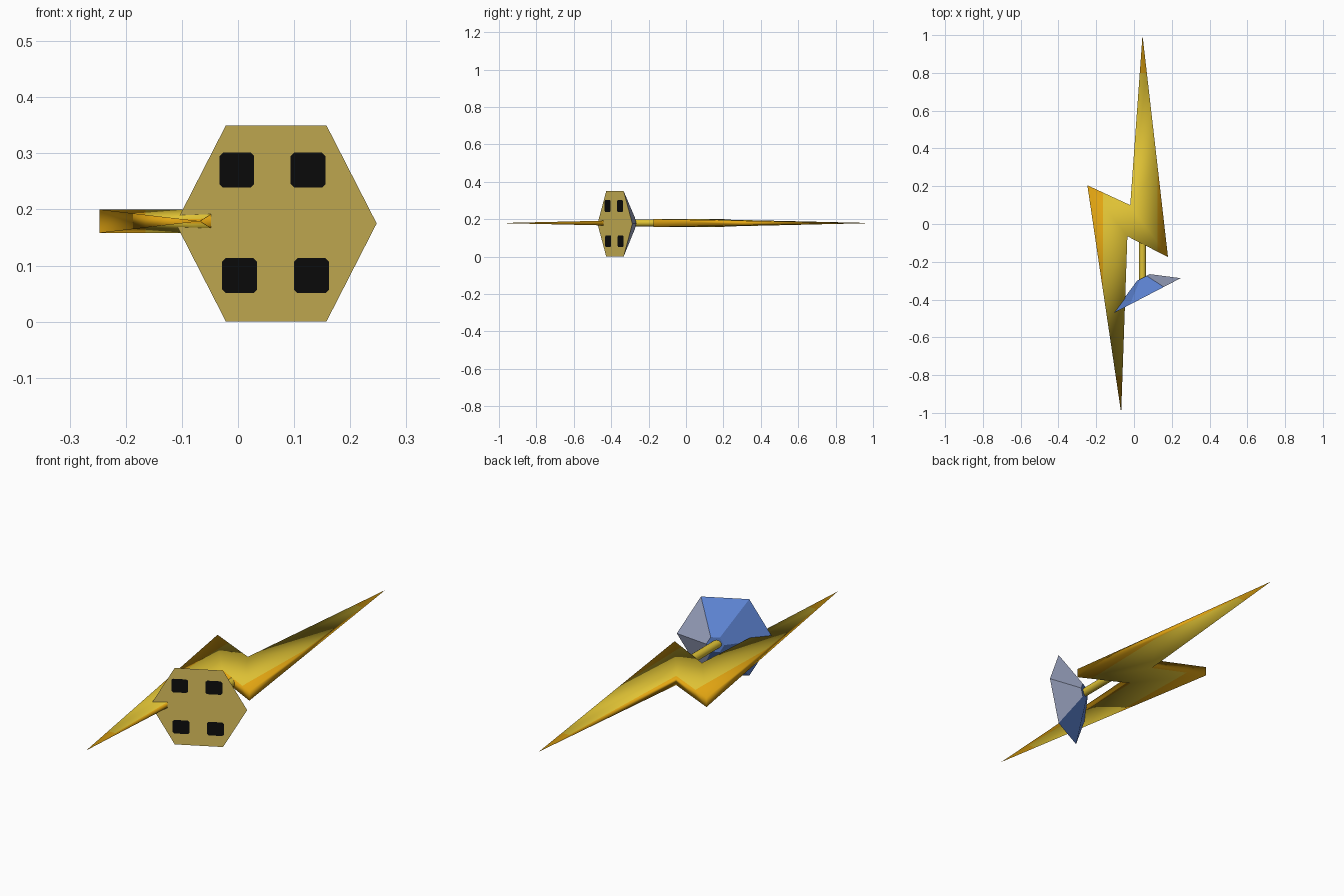
import bpy, bmesh, math
from mathutils import Vector

if "Cube" in bpy.data.objects:
    bpy.data.objects.remove(bpy.data.objects["Cube"])


def material(name, rgb):
    m = bpy.data.materials.new(name)
    m.diffuse_color = (*rgb, 1)
    m.use_nodes = True
    m.node_tree.nodes["Principled BSDF"].inputs["Base Color"].default_value = m.diffuse_color
    return m


YELLOW = material("yellow", (0.74, 0.54, 0.035))
ORANGE = material("orange", (0.77, 0.38, 0.006))
PALE = material("pale_yellow", (0.72, 0.54, 0.11))
BLUE = material("blue", (0.115, 0.24, 0.68))
GREY = material("grey_blue", (0.38, 0.43, 0.62))
BLACK = material("black", (0.004, 0.004, 0.004))


def finish(name, bm, mats):
    mesh = bpy.data.meshes.new(name)
    bm.to_mesh(mesh)
    bm.free()
    for m in mats:
        mesh.materials.append(m)
    obj = bpy.data.objects.new(name, mesh)
    bpy.context.collection.objects.link(obj)
    return obj


# Bolt: zigzag plate, thick in the middle, running out to a point at each end
MID, HALF = 0.179, 0.021
outline = [(0.045, 1.0), (-0.02, 0.10), (-0.247, 0.205),
           (-0.068, -1.0), (-0.035, -0.065), (0.18, -0.175)]
bm = bmesh.new()
top, bottom = [], []
for i, (x, y) in enumerate(outline):
    if i % 3 == 0:
        v = bm.verts.new((x, y, MID))
        top.append(v)
        bottom.append(v)
    else:
        top.append(bm.verts.new((x, y, MID + HALF)))
        bottom.append(bm.verts.new((x, y, MID - HALF)))
for tri in [(0, 1, 5), (3, 4, 2), (1, 2, 4), (1, 4, 5)]:
    bm.faces.new([top[i] for i in tri])
    bm.faces.new([bottom[i] for i in reversed(tri)])
walls = []
for i in range(6):
    j = (i + 1) % 6
    ring = [top[i], bottom[i], bottom[j], top[j]]
    walls.append(bm.faces.new(list(dict.fromkeys(ring))))
bm.normal_update()

# Keep the soft shading of the plain shape while cutting the coloured areas
layer = bm.verts.layers.float_vector.new("soft")
for v in bm.verts:
    v[layer] = v.normal
for axis, pos in [(0, 0.125), (0, -0.165), (1, 0.8), (1, -0.8)]:
    co, no = Vector(), Vector()
    co[axis], no[axis] = pos, 1
    bmesh.ops.bisect_plane(bm, geom=bm.verts[:] + bm.edges[:] + bm.faces[:],
                           plane_co=co, plane_no=no)
bm.normal_update()
for f in bm.faces:
    f.smooth = True
    c = f.calc_center_median()
    edge = c.x > 0.125 or c.x < -0.165 or abs(c.y) > 0.8
    f.material_index = int(edge or abs(f.normal.z) < 0.5)
normals = [v[layer].normalized() for v in bm.verts]
bm.verts.layers.float_vector.remove(layer)
bolt = finish("bolt", bm, [YELLOW, ORANGE])
bolt.data.normals_split_custom_set_from_vertices(normals)

# Hexagonal plug: tilted flat front, shallow cone behind
centre = Vector((0.068, -0.38, 0.175))
U = Vector((0.887, 0.462, 0)).normalized()
Z = Vector((0, 0, 1))
FRONT = Vector((U.y, -U.x, 0))


def hexagon(c, r):
    return [c + r * (U * math.cos(k * math.pi / 3) + Z * math.sin(k * math.pi / 3))
            for k in range(6)]


bm = bmesh.new()
base = [bm.verts.new(p) for p in hexagon(centre, 0.202)]
tip = [bm.verts.new(p) for p in hexagon(Vector((0.05, -0.283, 0.178)), 0.038)]
bm.faces.new(base).material_index = 2
bm.faces.new(tip[::-1])
for k in range(6):
    j = (k + 1) % 6
    f = bm.faces.new([base[k], tip[k], tip[j], base[j]])
    f.material_index = 1 if k in (0, 5) else 0
bmesh.ops.recalc_face_normals(bm, faces=bm.faces)
finish("plug", bm, [BLUE, GREY, PALE])

# Four dark square sockets with clipped corners on the plug's front
bm = bmesh.new()
a, b = 0.031, 0.025
corners = [(a, b), (b, a), (-b, a), (-a, b), (-a, -b), (-b, -a), (b, -a), (a, -b)]
for x, z in [(-0.003, 0.27), (0.124, 0.27), (0.002, 0.082), (0.13, 0.082)]:
    mid = centre + U * ((x - centre.x) / U.x) + Z * (z - centre.z) + FRONT * 0.002
    f = bm.faces.new([bm.verts.new(mid + U * (s / U.x) + Z * t) for s, t in corners])
    f.normal_update()
    if f.normal.dot(FRONT) < 0:
        f.normal_flip()
finish("sockets", bm, [BLACK])

# Rod joining the plug to the bolt
bpy.ops.mesh.primitive_cylinder_add(vertices=16, radius=0.0185, depth=0.23,
                                    location=(0.045, -0.195, 0.18),
                                    rotation=(math.pi / 2, 0, 0))
rod = bpy.context.object
rod.name = "rod"
rod.data.materials.append(YELLOW)
bpy.ops.object.shade_smooth_by_angle()
